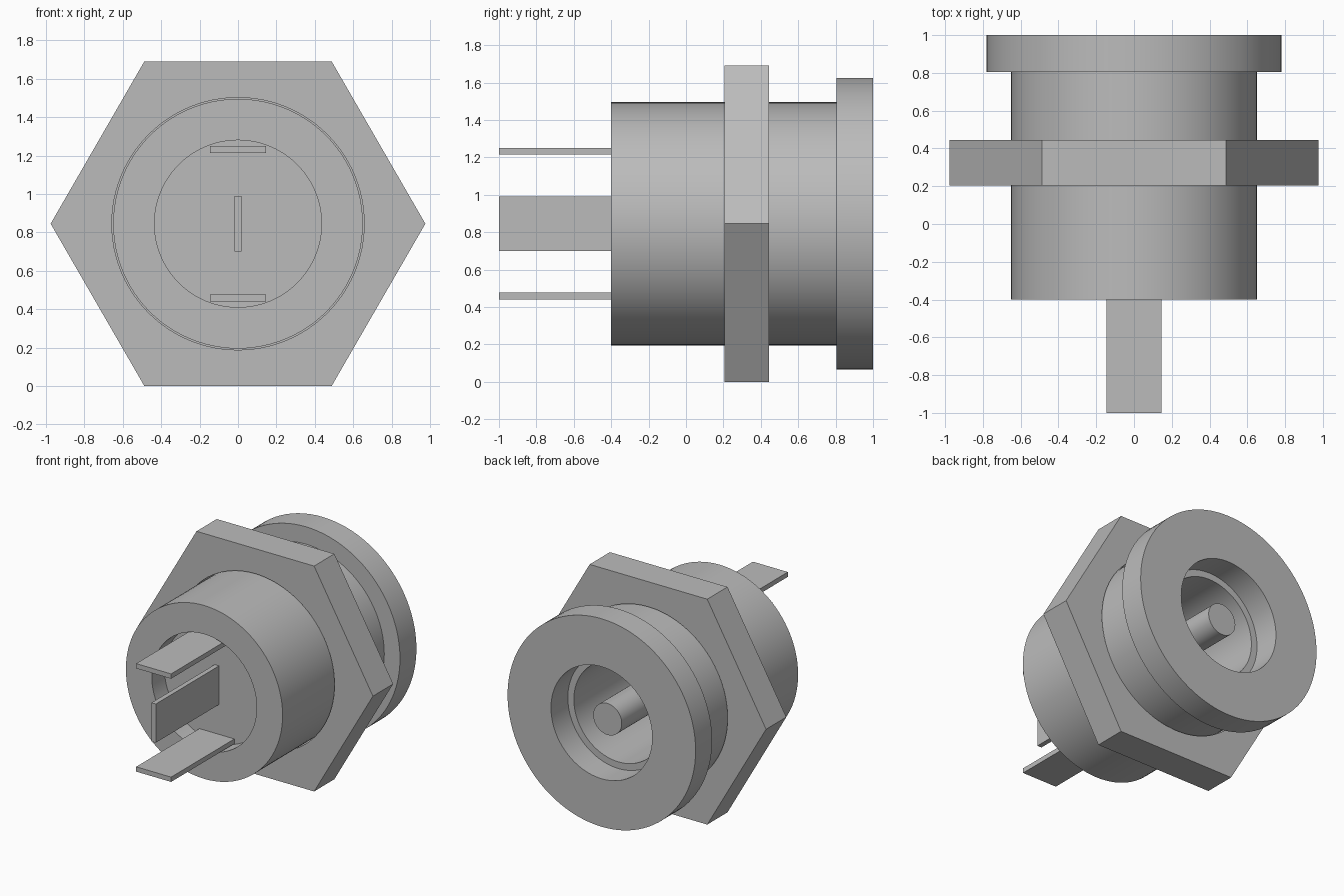
import bpy, bmesh
from math import sin, cos, pi

cube = bpy.data.objects.get("Cube")
if cube:
    bpy.data.objects.remove(cube, do_unlink=True)

AXIS_Z = 0.845      # height of the long axis
SEGMENTS = 96

metal = bpy.data.materials.new("grey_metal")
metal.use_nodes = True
GREY = (0.5, 0.5, 0.5, 1)
metal.diffuse_color = GREY
metal.node_tree.nodes["Principled BSDF"].inputs["Base Color"].default_value = GREY


def add_object(name, bm):
    bmesh.ops.recalc_face_normals(bm, faces=bm.faces)
    mesh = bpy.data.meshes.new(name)
    bm.to_mesh(mesh)
    bm.free()
    mesh.materials.append(metal)
    obj = bpy.data.objects.new(name, mesh)
    bpy.context.collection.objects.link(obj)
    bpy.ops.object.select_all(action='DESELECT')
    bpy.context.view_layer.objects.active = obj
    obj.select_set(True)
    bpy.ops.object.shade_smooth_by_angle(angle=pi / 6)
    return obj


def hexagon(angle):
    """Distance to a unit-apothem hexagon with corners on the x axis."""
    return 1 / cos(angle % (pi / 3) - pi / 6)


def lathe(name, profile, closed=False, hex_radius=None):
    """Turn (radius, y) points about the long axis; hex_radius rings become hexagons."""
    bm = bmesh.new()
    rings = []
    for r, y in profile:
        ring = []
        for i in range(SEGMENTS):
            a = 2 * pi * i / SEGMENTS
            d = r * hexagon(a) if r == hex_radius else r
            ring.append(bm.verts.new((d * cos(a), y, AXIS_Z + d * sin(a))))
        rings.append(ring)
    pairs = list(zip(rings, rings[1:]))
    if closed:
        pairs.append((rings[-1], rings[0]))
    else:
        bm.faces.new(rings[0])
        bm.faces.new(rings[-1])
    for a, b in pairs:
        for i in range(SEGMENTS):
            j = (i + 1) % SEGMENTS
            bm.faces.new((a[i], a[j], b[j], b[i]))
    return add_object(name, bm)


def box(name, size, centre):
    bm = bmesh.new()
    bmesh.ops.create_cube(bm, size=1)
    bmesh.ops.scale(bm, vec=size, verts=bm.verts)
    bmesh.ops.translate(bm, vec=centre, verts=bm.verts)
    return add_object(name, bm)


# Barrel with front recess, rear flange and stepped socket
lathe("barrel", [(0.435, -0.25), (0.435, -0.4), (0.65, -0.4), (0.65, 0.805),
                 (0.78, 0.805), (0.78, 1), (0.42, 1), (0.42, 0.8),
                 (0.37, 0.8), (0.37, -0.05)])

# Pin standing in the socket
lathe("centre_pin", [(0.118, -0.06), (0.118, 0.93)])

# Hexagonal nut, slightly loose around the barrel
APOTHEM = 0.845
lathe("hex_nut", [(0.657, 0.205), (APOTHEM, 0.205), (APOTHEM, 0.445), (0.657, 0.445)],
      closed=True, hex_radius=APOTHEM)

# Solder tabs at the front
TAB_LENGTH, TAB_Y = 0.76, -0.62
for name, side in (("upper_tab", 1), ("lower_tab", -1)):
    box(name, (0.29, TAB_LENGTH, 0.036), (0, TAB_Y, AXIS_Z + side * 0.387))
box("middle_tab", (0.036, TAB_LENGTH, 0.29), (0, TAB_Y, AXIS_Z))
